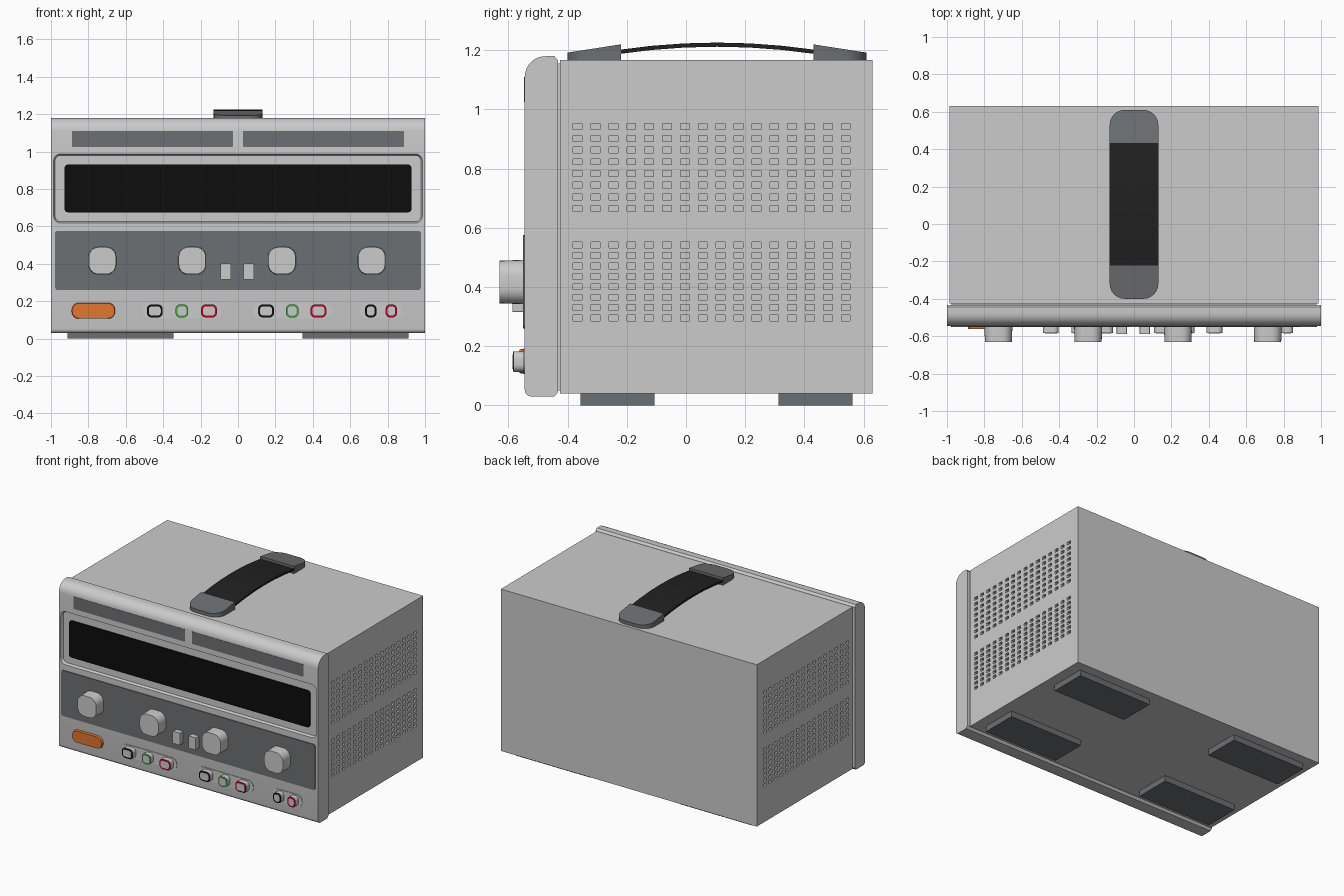
import bpy, bmesh, math

if "Cube" in bpy.data.objects:
    bpy.data.objects.remove(bpy.data.objects["Cube"])


def material(name, rgb):
    m = bpy.data.materials.new(name)
    m.diffuse_color = (*rgb, 1)
    m.use_nodes = True
    m.node_tree.nodes["Principled BSDF"].inputs["Base Color"].default_value = m.diffuse_color
    return m


BLACK = material("black", (0.004, 0.004, 0.004))
DARK = material("dark_grey", (0.15, 0.16, 0.17))
STRAP = material("strap_black", (0.015, 0.015, 0.015))
ORANGE = material("orange", (0.75, 0.18, 0.03))
RED = material("red", (0.5, 0.0, 0.02))
GREEN = material("green", (0.05, 0.4, 0.05))


def finish(name, bm, mat=None):
    bmesh.ops.recalc_face_normals(bm, faces=bm.faces)
    me = bpy.data.meshes.new(name)
    bm.to_mesh(me)
    bm.free()
    ob = bpy.data.objects.new(name, me)
    bpy.context.collection.objects.link(ob)
    if mat:
        me.materials.append(mat)
    return ob


def loft(name, ring_a, ring_b, mat=None):
    """Closed solid between two matching outlines."""
    bm = bmesh.new()
    a = [bm.verts.new(p) for p in ring_a]
    b = [bm.verts.new(p) for p in ring_b]
    n = len(a)
    for i in range(n):
        bm.faces.new((a[i], a[(i + 1) % n], b[(i + 1) % n], b[i]))
    bm.faces.new(a)
    bm.faces.new(b[::-1])
    return finish(name, bm, mat)


def add_box(bm, x0, x1, y0, y1, z0, z1):
    vs = bmesh.ops.create_cube(bm, size=1)["verts"]
    for v in vs:
        v.co = ((x0 + x1) / 2 + v.co.x * (x1 - x0),
                (y0 + y1) / 2 + v.co.y * (y1 - y0),
                (z0 + z1) / 2 + v.co.z * (z1 - z0))


def box(name, *dims, mat=None):
    bm = bmesh.new()
    add_box(bm, *dims)
    return finish(name, bm, mat)


def arc(cx, cy, r, start, steps=6):
    return [(cx + r * math.cos(math.radians(start + 90 * i / steps)),
             cy + r * math.sin(math.radians(start + 90 * i / steps))) for i in range(steps + 1)]


def rounded(w, h, r):
    a, b = w / 2 - r, h / 2 - r
    return arc(a, b, r, 0) + arc(-a, b, r, 90) + arc(-a, -b, r, 180) + arc(a, -b, r, 270)


def slab(name, cx, cz, w, h, r, y_back, y_front, mat=None, shrink=0.0):
    """Rounded rectangle on the front, pushed out along -y."""
    back = [(cx + x, y_back, cz + z) for x, z in rounded(w, h, r)]
    front = [(cx + x, y_front, cz + z) for x, z in rounded(w - shrink, h - shrink, r - shrink / 2)]
    return loft(name, back, front, mat)


def cut(ob, cutter):
    cutter.hide_render = True
    mod = ob.modifiers.new("cut", 'BOOLEAN')
    mod.object, mod.operation, mod.solver = cutter, 'DIFFERENCE', 'EXACT'
    bpy.context.view_layer.objects.active = ob
    bpy.ops.object.modifier_apply(modifier=mod.name)
    bpy.data.objects.remove(cutter)


# Case with two banks of vent holes on each side
case = box("case", -0.987, 0.987, -0.425, 0.63, 0.04, 1.168)
bm = bmesh.new()
for s in (-1, 1):
    for z0 in (0.295, 0.665):
        for row in range(8):
            for col in range(16):
                y, z = -0.366 + col * 0.0604, z0 + row * (0.0353 if z0 < 0.5 else 0.0396)
                x = sorted((s * 0.965, s * 1.01))
                add_box(bm, *x, y - 0.015, y + 0.015, z - 0.01, z + 0.01)
cut(case, finish("vent_cutter", bm))
box("neck", -0.975, 0.975, -0.445, -0.41, 0.05, 1.155)

# Front panel from a side profile, with a recess for the display
F = -0.545
profile = ([(-0.432, 0.045), (-0.432, 1.165), (-0.445, 1.18)]
           + arc(F + 0.07, 1.11, 0.07, 90, 8) + arc(F + 0.022, 0.052, 0.022, 180, 4) + [(-0.445, 0.03)])
panel = loft("front_panel", [(-1, y, z) for y, z in profile], [(1, y, z) for y, z in profile])
cut(panel, slab("display_cutter", 0, 0.803, 1.956, 0.355, 0.03, F + 0.018, F - 0.006, shrink=-0.02))
slab("display_screen", 0, 0.803, 1.856, 0.255, 0.02, F + 0.025, F + 0.008, BLACK)

# Label strips and control strip
for s in (-1, 1):
    slab("label_strip", s * 0.457, 1.068, 0.86, 0.085, 0.004, F + 0.01, F - 0.002, DARK)
slab("control_strip", 0, 0.418, 1.956, 0.317, 0.015, F + 0.01, F - 0.006, DARK)

# Knobs and small push buttons
for x in (-0.725, -0.245, 0.235, 0.715):
    slab("knob", x, 0.417, 0.15, 0.15, 0.055, F, -0.63, shrink=0.006)
for x in (-0.065, 0.057):
    slab("push_button", x, 0.358, 0.055, 0.085, 0.004, F, -0.587)

# Power switch
slab("power_switch", -0.773, 0.149, 0.235, 0.088, 0.04, F + 0.01, -0.562, ORANGE, shrink=0.008)

# Output terminals: backing plate, post, coloured ring, centre
groups = [(-0.30, 0.425, ((-0.445, 0.085, BLACK), (-0.30, 0.068, GREEN), (-0.155, 0.085, RED))),
          (0.29, 0.425, ((0.15, 0.085, BLACK), (0.29, 0.068, GREEN), (0.43, 0.085, RED))),
          (0.765, 0.225, ((0.71, 0.062, BLACK), (0.82, 0.062, RED)))]
for px, pw, posts in groups:
    slab("terminal_plate", px, 0.15, pw, 0.084, 0.041, F + 0.01, F - 0.004)
    for x, w, colour in posts:
        slab("terminal_post", x, 0.148, w, 0.07, 0.025, F, -0.582)
        slab("terminal_ring", x, 0.148, w - 0.002, 0.068, 0.024, -0.58, -0.584, colour)
        slab("terminal_centre", x, 0.148, w - 0.021, 0.049, 0.016, -0.58, -0.586)

# Carry handle: wedge-shaped end caps and an arched strap
MID = 0.105
for s in (-1, 1):
    outline = arc(0.05, 0.425, 0.08, 0) + arc(-0.05, 0.425, 0.08, 90) + [(-0.13, 0.325), (0.13, 0.325)]
    base = [(x, MID + s * d, 1.16) for x, d in outline]
    top = [(x, MID + s * d, 1.22 - (d - 0.325) * 0.155) for x, d in outline]
    loft("handle_end", base, top, DARK)
arch = [(MID + 0.11 * i, 1.226 - 0.0027 * i * i) for i in range(-3, 4)]
side = arch + [(y, z - 0.014) for y, z in reversed(arch)]
loft("handle_strap", [(-0.13, y, z) for y, z in side], [(0.13, y, z) for y, z in side], STRAP)

# Feet
for s in (-1, 1):
    for y in (-0.357, 0.313):
        box("foot", *sorted((s * 0.345, s * 0.912)), y, y + 0.25, 0, 0.045, mat=DARK)

bpy.ops.object.select_all(action='SELECT')
bpy.ops.object.shade_smooth_by_angle(angle=math.radians(30))
